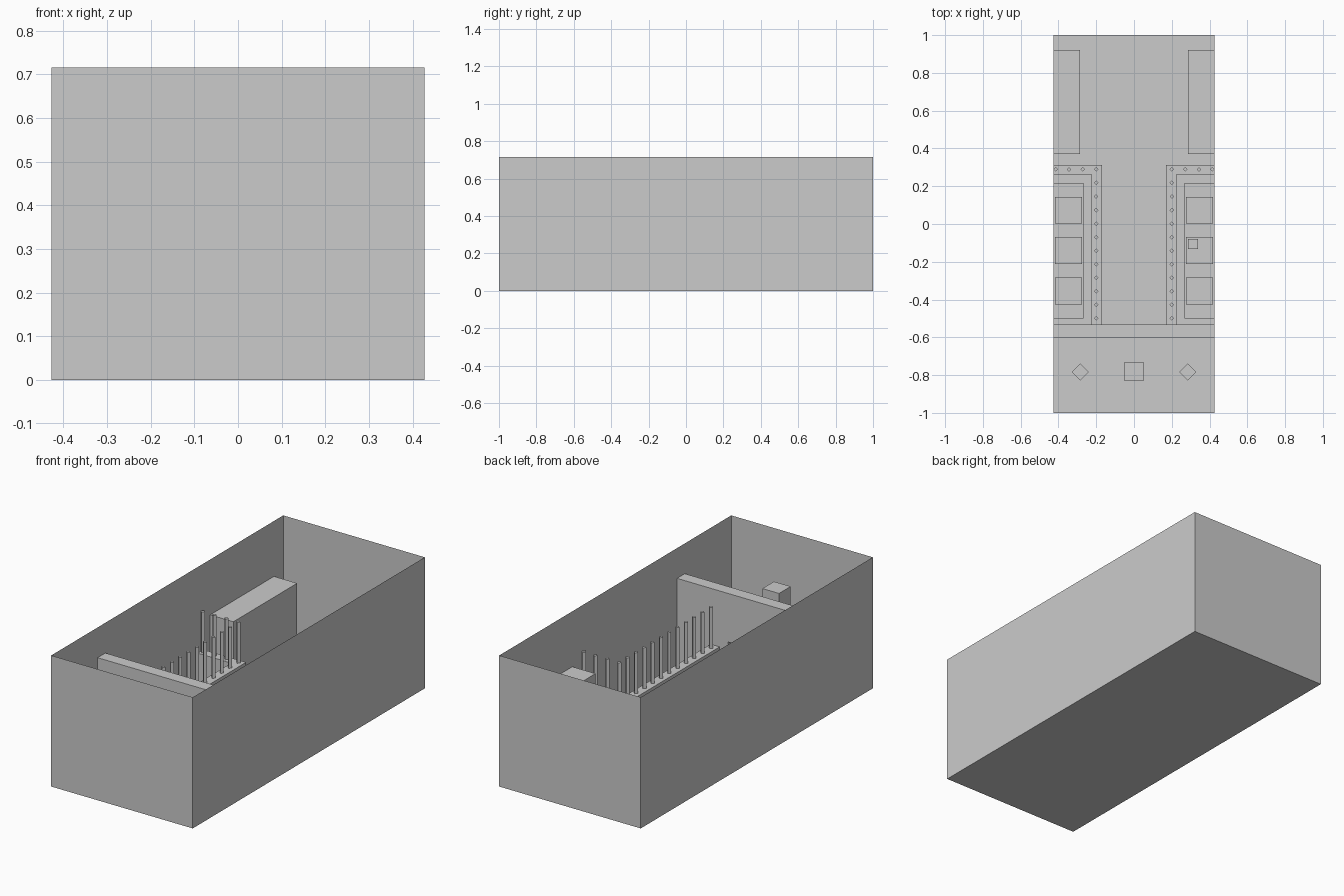
import bpy, bmesh
from math import pi, cos, sin

if "Cube" in bpy.data.objects:
    bpy.data.objects.remove(bpy.data.objects["Cube"])

W, L, H = 0.427, 1.0, 0.715      # half width, half length, wall height
RAIL = 0.245                     # low wall height


def finish(name, bm):
    bmesh.ops.recalc_face_normals(bm, faces=bm.faces)
    me = bpy.data.meshes.new(name)
    bm.to_mesh(me)
    bm.free()
    ob = bpy.data.objects.new(name, me)
    bpy.context.collection.objects.link(ob)
    return ob


def add_prism(bm, base, vec):
    """Extrude a closed 3D outline along vec."""
    f = bm.faces.new([bm.verts.new(p) for p in base])
    ext = bmesh.ops.extrude_face_region(bm, geom=[f], use_keep_orig=True)
    bmesh.ops.translate(bm, vec=vec,
                        verts=[v for v in ext["geom"] if isinstance(v, bmesh.types.BMVert)])


def prism(name, base, vec):
    bm = bmesh.new()
    add_prism(bm, base, vec)
    return finish(name, bm)


def box(name, x0, x1, y0, y1, z0, z1):
    return prism(name, [(x0, y0, z0), (x1, y0, z0), (x1, y1, z0), (x0, y1, z0)],
                 (0, 0, z1 - z0))


def diamond(x, y, z, r):
    return [(x + r * cos(i * pi / 2), y + r * sin(i * pi / 2), z) for i in range(4)]


# Room shell: thin floor and four walls, open at the top
bm = bmesh.new()
add_prism(bm, [(-W, -L, 0), (W, -L, 0), (W, L, 0), (-W, L, 0)], (0, 0, H))
top = [f for f in bm.faces if f.calc_center_median().z > H - 0.01]
bmesh.ops.delete(bm, geom=top, context='FACES_ONLY')
finish("room_shell", bm)

# Cross wall with central doorway
door = [(-W, 0), (-0.12, 0), (-0.12, 0.285), (0.12, 0.285), (0.12, 0), (W, 0),
        (W, 0.55), (-W, 0.55)]
prism("cross_wall", [(x, -0.6, z) for x, z in door], (0, 0.067, 0))

# Entry room: central pedestal
box("pedestal", -0.05, 0.05, -0.83, -0.73, 0, 0.52)

for side, s in (("left", -1), ("right", 1)):
    # Four-sided stands beside the pedestal
    prism(side + "_stand", diamond(s * 0.285, -0.783, 0, 0.045), (0, 0, 0.22))

    # L-shaped low wall around each side enclosure
    ell = [(0.17, -0.533), (0.225, -0.533), (0.225, 0.263), (W, 0.263),
           (W, 0.313), (0.17, 0.313)]
    prism(side + "_low_wall", [(s * x, y, 0) for x, y in ell], (0, 0, RAIL))

    # Thin bars standing on the low wall
    bm = bmesh.new()
    spots = [(0.2, 0.289 - 0.0717 * i) for i in range(12)]
    spots += [(0.2 + 0.0717 * i, 0.289) for i in (1, 2, 3)]
    for x, y in spots:
        add_prism(bm, diamond(s * min(x, 0.414), y, RAIL, 0.012), (0, 0, 0.468 - RAIL))
    finish(side + "_bars", bm)

    # Low platform with three square blocks
    box(side + "_platform", *sorted((s * 0.267, s * W)), -0.5, 0.218, 0, 0.04)
    for i, y in enumerate((-0.355, -0.14, 0.073)):
        box(f"{side}_block_{i + 1}", *sorted((s * 0.275, s * 0.417)),
            y - 0.071, y + 0.071, 0.04, 0.07)

    # Tall cabinets in the rear
    box(side + "_cabinet", *sorted((s * 0.287, s * W)), 0.37, 0.92, 0, 0.413)

# Small item on the middle right block
box("small_item", 0.285, 0.338, -0.133, -0.08, 0.07, 0.085)
